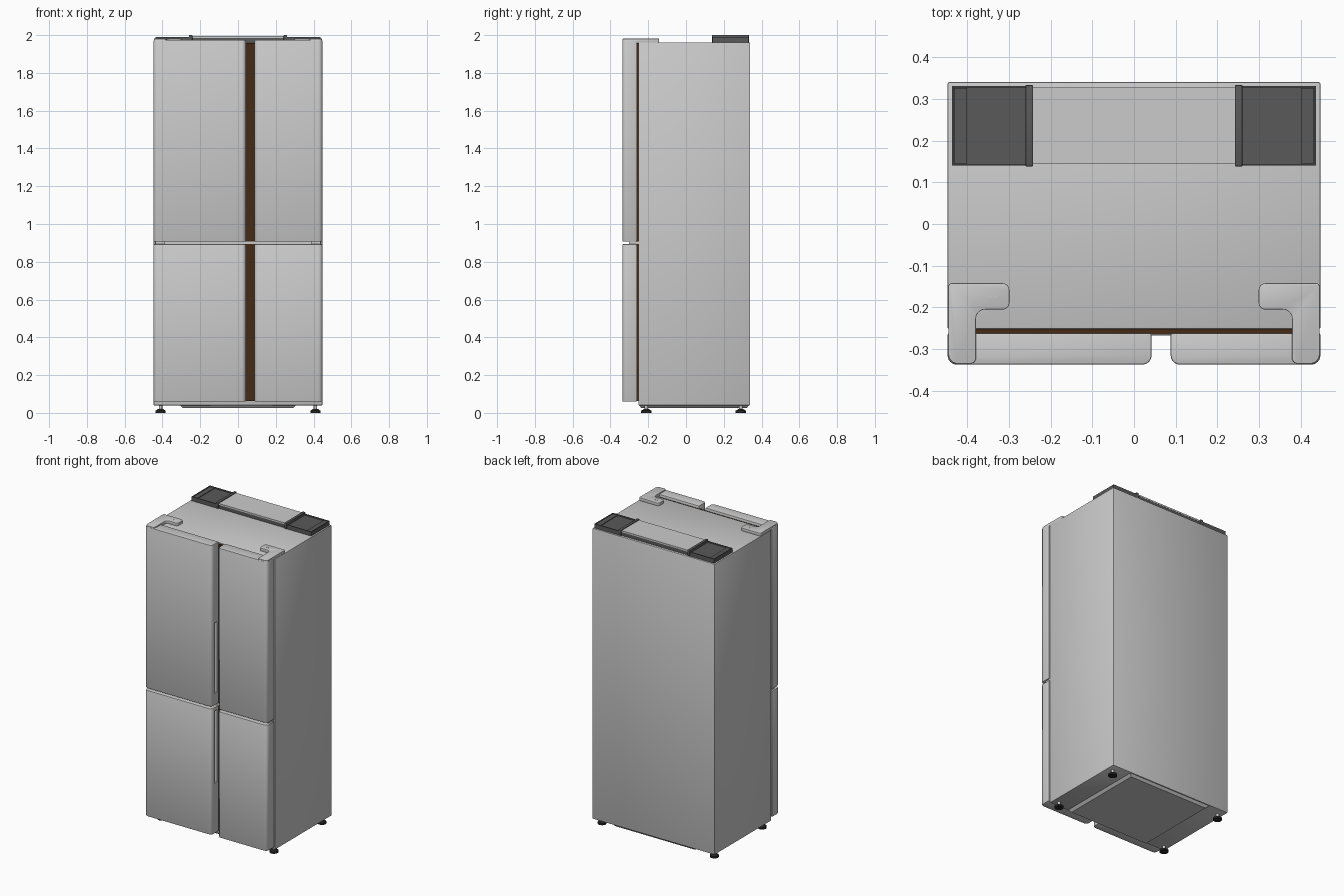
import bpy, bmesh, math
from mathutils import Vector

if "Cube" in bpy.data.objects:
    bpy.data.objects.remove(bpy.data.objects["Cube"])


def material(name, rgb):
    m = bpy.data.materials.new(name)
    m.diffuse_color = (*rgb, 1)
    m.use_nodes = True
    m.node_tree.nodes["Principled BSDF"].inputs["Base Color"].default_value = m.diffuse_color
    return m


DARK = material("dark_plastic", (0.1, 0.1, 0.1))
BLACK = material("black_rubber", (0.02, 0.02, 0.02))
BROWN = material("brown_gasket", (0.06, 0.023, 0.008))


def finish(bm, name, mat=None, bevel=0, segments=2, cutter=None):
    bmesh.ops.recalc_face_normals(bm, faces=bm.faces)
    me = bpy.data.meshes.new(name)
    bm.to_mesh(me)
    bm.free()
    ob = bpy.data.objects.new(name, me)
    bpy.context.collection.objects.link(ob)
    if mat:
        me.materials.append(mat)
    bpy.ops.object.select_all(action='DESELECT')
    ob.select_set(True)
    bpy.context.view_layer.objects.active = ob
    if bevel:
        m = ob.modifiers.new("bevel", 'BEVEL')
        m.width, m.segments, m.limit_method = bevel, segments, 'ANGLE'
        m.angle_limit = math.radians(40)
        bpy.ops.object.modifier_apply(modifier=m.name)
    if cutter:
        m = ob.modifiers.new("recess", 'BOOLEAN')
        m.operation, m.object, m.solver = 'DIFFERENCE', cutter, 'EXACT'
        bpy.ops.object.modifier_apply(modifier=m.name)
        bpy.data.objects.remove(cutter)
        ob.select_set(True)
    bpy.ops.object.shade_smooth_by_angle(angle=math.radians(35))
    return ob


def box_bm(x0, x1, y0, y1, z0, z1):
    bm = bmesh.new()
    bmesh.ops.create_cube(bm, size=1)
    for v in bm.verts:
        v.co = ((x0 + x1) / 2 + v.co.x * (x1 - x0),
                (y0 + y1) / 2 + v.co.y * (y1 - y0),
                (z0 + z1) / 2 + v.co.z * (z1 - z0))
    return bm


def box(name, x0, x1, y0, y1, z0, z1, mat=None, bevel=0):
    return finish(box_bm(x0, x1, y0, y1, z0, z1), name, mat, bevel)


def rounded_prism(corners, z0, z1, steps=6):
    """Extrude a right-angled outline of (x, y, corner radius)."""
    pts, n = [], len(corners)
    for i, (x, y, r) in enumerate(corners):
        p = Vector((x, y))
        if r == 0:
            pts.append(p)
            continue
        d1 = (Vector(corners[i - 1][:2]) - p).normalized()
        d2 = (Vector(corners[(i + 1) % n][:2]) - p).normalized()
        c = p + (d1 + d2) * r
        for k in range(steps + 1):
            a = math.pi / 2 * k / steps
            pts.append(c - (d2 * math.cos(a) + d1 * math.sin(a)) * r)
    bm = bmesh.new()
    f = bm.faces.new([bm.verts.new((p.x, p.y, z0)) for p in pts])
    ext = bmesh.ops.extrude_face_region(bm, geom=[f])
    for v in ext['geom']:
        if isinstance(v, bmesh.types.BMVert):
            v.co.z = z1
    return bm


def disc(name, x, y, z0, z1, r, mat=None, r2=None, n=24):
    bm = bmesh.new()
    bmesh.ops.create_cone(bm, cap_ends=True, segments=n, radius1=r,
                          radius2=r if r2 is None else r2, depth=z1 - z0)
    bmesh.ops.translate(bm, verts=bm.verts, vec=(x, y, (z0 + z1) / 2))
    return finish(bm, name, mat)


# Cabinet and the gasket layer behind the doors
box("cabinet", -0.447, 0.447, -0.252, 0.34, 0.04, 1.962, bevel=0.004)
box("door_gasket", -0.437, 0.437, -0.262, -0.25, 0.062, 1.957, BROWN)
box("centre_gasket", 0.042, 0.09, -0.265, -0.255, 0.062, 1.957, BROWN)
box("middle_rail", -0.44, 0.44, -0.267, -0.25, 0.893, 0.907)

# Four doors with rounded front corners and finger recesses beside the gap
for row, z0, z1, h0, h1 in (("lower", 0.06, 0.893, 0.39, 0.87),
                            ("upper", 0.907, 1.974, 0.985, 1.45)):
    for side, xa, xb, hx in (("left", -0.447, 0.042, 0.042),
                             ("right", 0.088, 0.447, 0.088)):
        cut = finish(box_bm(hx - 0.018, hx + 0.018, -0.308, -0.28, h0, h1), "recess_cutter")
        cut.hide_render = True
        bm = rounded_prism([(xa, -0.262, 0), (xa, -0.337, 0.022),
                            (xb, -0.337, 0.022), (xb, -0.262, 0)], z0, z1)
        finish(bm, f"{row}_{side}_door", bevel=0.004, cutter=cut)

# Underside pan with sloping sides
bm = box_bm(-0.31, 0.31, -0.25, 0.335, 0.025, 0.042)
for v in bm.verts:
    if v.co.z < 0.03:
        v.co.x *= 0.94
        v.co.y = 0.042 + (v.co.y - 0.042) * 0.95
finish(bm, "base_pan")

# Central panel on the rear of the roof
box("rear_channel", -0.245, 0.245, 0.145, 0.326, 1.96, 1.985, DARK)
box("rear_panel", -0.245, 0.245, 0.144, 0.327, 1.985, 1.995)

for s, side in ((-1, "left"), (1, "right")):
    # Hinge cover: hooked plate from the door top back onto the roof
    outline = [(0.445, -0.142, 0.008), (0.299, -0.142, 0.016),
               (0.299, -0.205, 0.016), (0.379, -0.205, 0.022),
               (0.379, -0.335, 0.014), (0.445, -0.335, 0.022)]
    bm = rounded_prism([(s * x, y, r) for x, y, r in outline], 1.96, 1.981)
    finish(bm, f"{side}_hinge_cover", bevel=0.002)
    for sx in (0.332, 0.345):
        disc(f"{side}_hinge_screw", s * sx, -0.174, 1.978, 1.982, 0.003, n=10)

    # Hinge plate between upper and lower doors
    xs = sorted((s * 0.387, s * 0.437))
    box(f"{side}_middle_hinge", *xs, -0.302, -0.26, 0.89, 0.91)

    # Rear roof cap: shallow tray with a step and a raised inner rib
    xs = sorted((s * 0.25, s * 0.437))
    bm = box_bm(*xs, 0.14, 0.331, 1.96, 1.99)
    bm.normal_update()
    top = max(bm.faces, key=lambda f: f.calc_center_median().z)
    bmesh.ops.inset_region(bm, faces=[top], thickness=0.006)
    ext = bmesh.ops.extrude_face_region(bm, geom=[top])
    for v in ext['geom']:
        if isinstance(v, bmesh.types.BMVert):
            v.co.z -= 0.008
    if top.is_valid:
        bmesh.ops.delete(bm, geom=[top], context='FACES_ONLY')
    finish(bm, f"{side}_rear_cap", DARK)
    xs = sorted((s * 0.4, s * 0.432))
    box(f"{side}_cap_step", *xs, 0.145, 0.326, 1.975, 1.986, DARK)
    xs = sorted((s * 0.242, s * 0.26))
    box(f"{side}_cap_rib", *xs, 0.138, 0.333, 1.96, 2.0, DARK, bevel=0.002)

    # Levelling feet
    for y, end in ((-0.21, "front"), (0.29, "rear")):
        x = s * 0.41
        disc(f"{end}_{side}_foot_pad", x, y, 0, 0.012, 0.027, BLACK)
        disc(f"{end}_{side}_foot_collar", x, y, 0.012, 0.02, 0.025, BLACK, r2=0.014)
        disc(f"{end}_{side}_foot_stem", x, y, 0.018, 0.045, 0.009)
